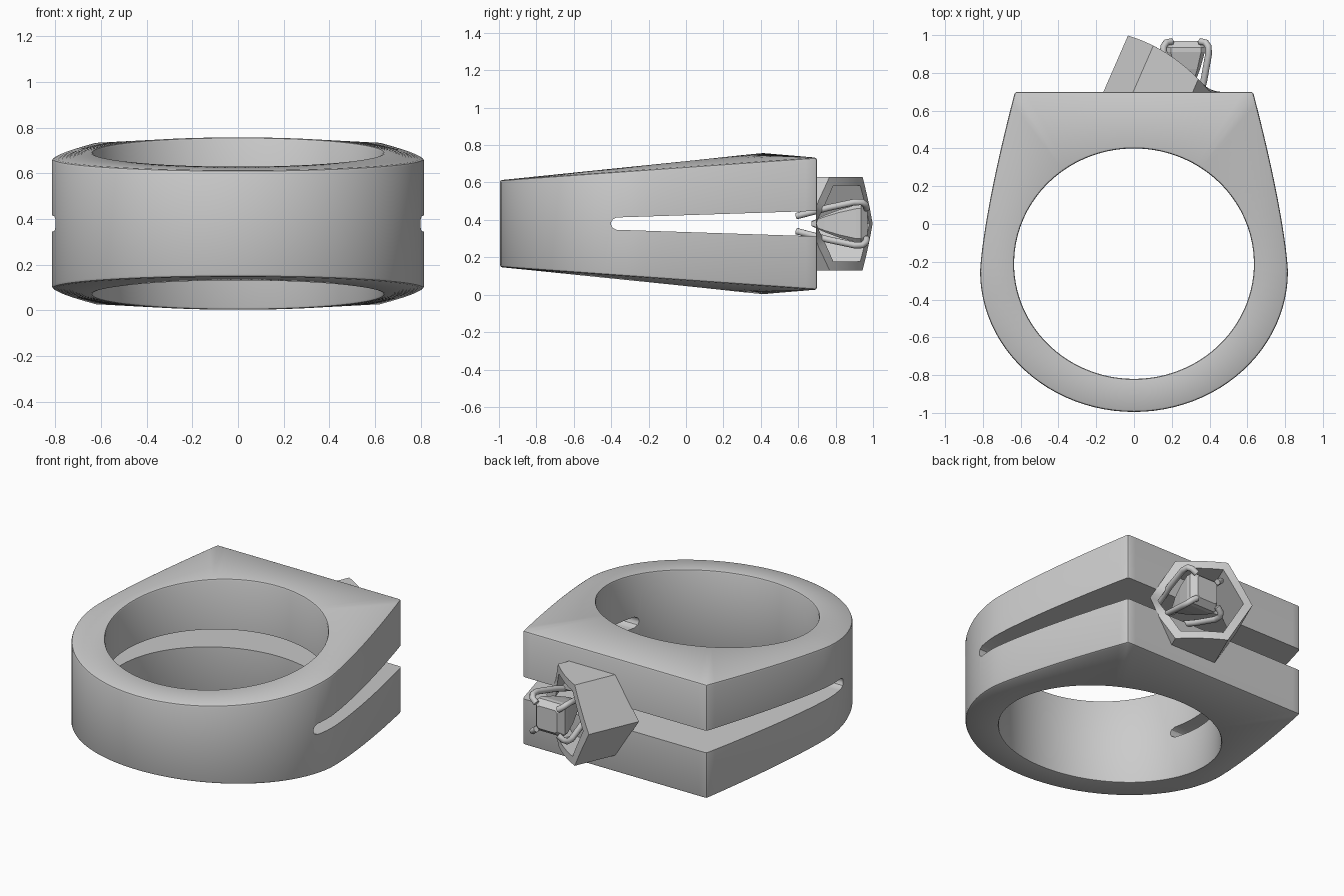
import bpy, bmesh
from math import sin, cos, pi, atan2, radians

if "Cube" in bpy.data.objects:
    bpy.data.objects.remove(bpy.data.objects["Cube"])

ZC = 0.38  # mid height of the ring


def mesh_object(name, verts, faces):
    me = bpy.data.meshes.new(name)
    bm = bmesh.new()
    vs = [bm.verts.new(v) for v in verts]
    for f in faces:
        bm.faces.new([vs[i] for i in f])
    bmesh.ops.recalc_face_normals(bm, faces=bm.faces)
    bm.to_mesh(me)
    bm.free()
    ob = bpy.data.objects.new(name, me)
    bpy.context.collection.objects.link(ob)
    return ob


def activate(ob):
    bpy.ops.object.select_all(action='DESELECT')
    ob.select_set(True)
    bpy.context.view_layer.objects.active = ob


def loop_faces(n, rows, closed=False):
    """Quads joining successive rings of n vertices."""
    last = rows if closed else rows - 1
    return [(r * n + i, r * n + (i + 1) % n,
             (r + 1) % rows * n + (i + 1) % n, (r + 1) % rows * n + i)
            for r in range(last) for i in range(n)]


# Band outline: round bottom, leaning shoulders, flat top
right = []
for i in range(25):
    t = -pi / 2 + pi / 2 * i / 24
    right.append((0.815 * cos(t), -0.25 + 0.745 * sin(t)))
for i in range(1, 17):
    s = i / 16
    right.append((0.815 - 0.185 * s ** 1.35, -0.25 + 0.95 * s))
for i in range(1, 13):
    right.append((0.63 * (1 - i / 12), 0.7))
outer = right + [(-x, y) for x, y in right[-2:0:-1]]
inner = []
for x, y in outer:
    a = atan2((y + 0.21) / 0.61, x / 0.635)
    inner.append((0.635 * cos(a), -0.21 + 0.61 * sin(a)))


def outer_half(y):
    return 0.232 + 0.071 * (y + 1)


def inner_half(y):
    return 0.25 + 0.105 * (y + 0.82)


verts = []
for pts, half, sign in ((outer, outer_half, -1), (outer, outer_half, 1),
                        (inner, inner_half, 1), (inner, inner_half, -1)):
    verts += [(x, y, ZC + sign * half(y)) for x, y in pts]
band = mesh_object("ring_band", verts, loop_faces(len(outer), 4, True))
bev = band.modifiers.new("soft_edges", 'BEVEL')
bev.width = 0.012
bev.segments = 2
bev.limit_method = 'ANGLE'
bev.angle_limit = radians(40)

# Tapered, round-ended slot that splits the shoulders
prof = [(0.85, 0.073), (-0.37, 0.033), (-0.392, 0.022), (-0.4, 0.008)]
prof = [(y, ZC + h) for y, h in prof] + [(y, ZC - h) for y, h in prof[::-1]]
n = len(prof)
cutter = mesh_object("slot_cutter", [(x, y, z) for x in (-1, 1) for y, z in prof],
                     loop_faces(n, 2) + [tuple(range(n)), tuple(range(n, 2 * n))])
cut = band.modifiers.new("slot", 'BOOLEAN')
cut.object = cutter
cut.solver = 'EXACT'
activate(band)
for m in ("soft_edges", "slot"):
    bpy.ops.object.modifier_apply(modifier=m)
bpy.ops.object.shade_smooth_by_angle(angle=radians(30))
bpy.data.objects.remove(cutter)

# Hexagonal collar: slanted tube with a curved rim, ending on the flat top
P0, SEG = -0.139, 8


def hex_points(r):
    pts = []
    for k in range(6):
        a, b = pi / 3 * k, pi / 3 * (k + 1)
        for i in range(SEG):
            t = i / SEG
            pts.append((P0 + r * (cos(a) * (1 - t) + cos(b) * t),
                        r * (sin(a) * (1 - t) + sin(b) * t)))
    return pts


def place(p, q, top):
    base = (0.695 + 0.4 * p) / 0.917
    a = max(base + 0.004, 0.907 - 0.6 * (p + 0.33) ** 2) if top else base
    return (0.4 * a + 0.917 * p, 0.917 * a - 0.4 * p, ZC + q)


big, small = hex_points(0.289), hex_points(0.235)
rings = ((big, False), (big, True), (small, True), (small, False))
collar = mesh_object("hex_collar",
                     [place(p, q, top) for pts, top in rings for p, q in pts],
                     loop_faces(6 * SEG, 4, True))
activate(collar)
bpy.ops.object.shade_smooth_by_angle(angle=radians(30))

# Square step-cut stone facing the back
GX = 0.275
steps = [(0.97, 0.07), (0.935, 0.1), (0.91, 0.1), (0.82, 0.075), (0.74, 0.045), (0.67, 0.012)]
sv = []
for y, h in steps:
    c = h * 0.8
    sv += [(GX + x, y, ZC + z) for x, z in ((h, c), (c, h), (-c, h), (-h, c),
                                            (-h, -c), (-c, -h), (c, -h), (h, -c))]
k = len(sv)
mesh_object("square_stone", sv, loop_faces(8, len(steps)) +
            [tuple(range(8)), tuple(range(k - 8, k))])

# Four bent wire prongs gripping the stone corners
for sx in (-1, 1):
    for sz in (-1, 1):
        cu = bpy.data.curves.new("prong", 'CURVE')
        cu.dimensions = '3D'
        cu.bevel_depth = 0.018
        cu.bevel_resolution = 3
        cu.use_fill_caps = True
        path = [(0.055, 0.59, 0.04), (0.095, 0.76, 0.085), (0.12, 0.9, 0.115),
                (0.118, 0.94, 0.115), (0.105, 0.96, 0.102), (0.075, 0.966, 0.08)]
        sp = cu.splines.new('POLY')
        sp.points.add(len(path) - 1)
        for pt, (x, y, z) in zip(sp.points, path):
            pt.co = (GX + sx * x, y, ZC + sz * z, 1)
        ob = bpy.data.objects.new("prong", cu)
        bpy.context.collection.objects.link(ob)
        activate(ob)
        bpy.ops.object.convert(target='MESH')
        bpy.ops.object.shade_smooth_by_angle(angle=radians(40))
